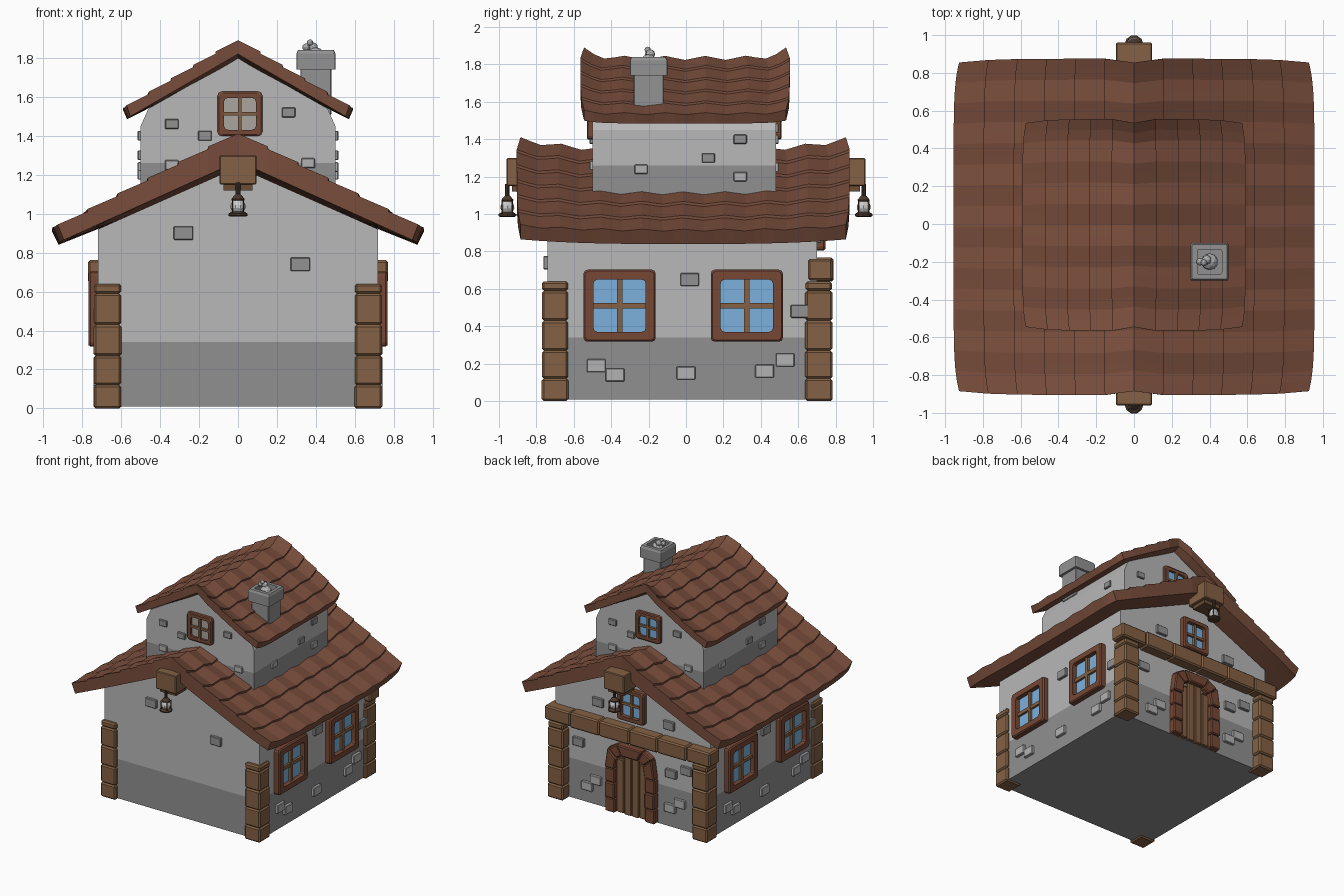
import bpy, bmesh, math, random
from mathutils import Matrix, Vector

if "Cube" in bpy.data.objects:
    bpy.data.objects.remove(bpy.data.objects["Cube"])

random.seed(4)
I = Matrix.Identity(4)


def mat(name, r, g, b):
    m = bpy.data.materials.new(name)
    m.diffuse_color = (r, g, b, 1)
    m.use_nodes = True
    m.node_tree.nodes["Principled BSDF"].inputs["Base Color"].default_value = m.diffuse_color
    return m


ROOF = mat("roof_tile", .19, .075, .045)
WOOD = mat("wood", .23, .12, .058)
DARKWOOD = mat("dark_wood", .15, .075, .035)
FRAME = mat("window_frame", .18, .065, .036)
GLASS = mat("glass", .20, .44, .72)
PANE = mat("dull_pane", .40, .38, .35)
LIGHT = mat("plaster", .48, .48, .48)
DARK = mat("plaster_base", .28, .28, .28)
STONE = mat("stone", .29, .29, .29)
PALE = mat("pale_stone", .45, .45, .45)
METAL = mat("lantern_metal", .07, .04, .025)
WHITE = mat("lantern_glass", .65, .65, .65)


def finish(name, bm, *mats):
    bmesh.ops.recalc_face_normals(bm, faces=bm.faces)
    me = bpy.data.meshes.new(name)
    bm.to_mesh(me)
    bm.free()
    for m in mats:
        me.materials.append(m)
    ob = bpy.data.objects.new(name, me)
    bpy.context.collection.objects.link(ob)
    return ob


def box(name, m, size, loc, M=I, bevel=0.0):
    bm = bmesh.new()
    bmesh.ops.create_cube(bm, size=1, matrix=Matrix.Translation(loc) @ Matrix.Diagonal((*size, 1)))
    if bevel:
        bmesh.ops.bevel(bm, geom=bm.edges[:], offset=bevel, segments=1, affect='EDGES')
    bm.transform(M)
    return finish(name, bm, m)


def prism(bm, pts, y0, y1):
    """Closed solid from an x-z outline pulled along y."""
    a = [bm.verts.new((x, y0, z)) for x, z in pts]
    b = [bm.verts.new((x, y1, z)) for x, z in pts]
    n = len(pts)
    bm.faces.new(a)
    bm.faces.new(b[::-1])
    for i in range(n):
        bm.faces.new((a[i], b[i], b[(i + 1) % n], a[(i + 1) % n]))


def walls(name, half, y0, y1, split):
    bm = bmesh.new()
    prism(bm, half + [(-x, z) for x, z in half[::-1] if x], y0, y1)
    bmesh.ops.bisect_plane(bm, geom=bm.verts[:] + bm.edges[:] + bm.faces[:],
                           plane_co=(0, 0, split), plane_no=(0, 0, 1))
    for f in bm.faces:
        f.material_index = int(f.calc_center_median().z < split)
    finish(name, bm, LIGHT, DARK)


def roof(name, hw, cy, hl, zr, ze, thick, extra, lift_r, lift_e, power, rows, waves, step):
    """Gable roof slab with low stepped courses, wavy tiles and upturned ends."""
    half = [(0, 0)]
    for r in range(rows):
        if r:
            half.append((r / rows, 0))
        half.append(((r + 1) / rows, step))
    sec = [(-1, s, h) for s, h in half[:0:-1]] + [(1, s, h) for s, h in half]
    nj = waves * 4
    bm = bmesh.new()
    top, bot = [], []
    for sx, s, h in sec:
        tr, br = [], []
        for j in range(nj + 1):
            t = 2 * j / nj - 1
            k = abs(t) ** power
            x = sx * s * hw * (1 - .03 * abs(t) ** 8)
            y = cy + t * (hl - .02 * (1 - min(1, s / .15)) - .02 * s ** 6)
            z = zr + (ze - zr) * s + (lift_r + (lift_e - lift_r) * s) * k
            wave = .011 * math.cos(math.pi * 2 * waves * j / nj) * (1 - .5 * s)
            tr.append(bm.verts.new((x, y, z + h + wave)))
            br.append(bm.verts.new((x * .965, y, z - thick - extra * (1 - s))))
        top.append(tr)
        bot.append(br)
    n = len(sec)
    for i in range(n - 1):
        for j in range(nj):
            bm.faces.new((top[i][j], top[i + 1][j], top[i + 1][j + 1], top[i][j + 1]))
            bm.faces.new((bot[i][j], bot[i][j + 1], bot[i + 1][j + 1], bot[i + 1][j]))
        for j in (0, nj):
            bm.faces.new((top[i][j], bot[i][j], bot[i + 1][j], top[i + 1][j]))
    for i in (0, n - 1):
        for j in range(nj):
            bm.faces.new((top[i][j], top[i][j + 1], bot[i][j + 1], bot[i][j]))
    bmesh.ops.remove_doubles(bm, verts=bm.verts[:], dist=.0001)
    finish(name, bm, ROOF)


def ring(name, m, w, h, t, depth, r, M):
    """Rounded rectangular frame in local x-z, standing out along -y."""
    def outline(w, h, r):
        return [(sx * (w / 2 - r) + r * math.cos(a), sz * (h / 2 - r) + r * math.sin(a))
                for q, (sx, sz) in enumerate([(1, 1), (-1, 1), (-1, -1), (1, -1)])
                for a in [math.pi / 2 * (q + k / 2) for k in range(3)]]
    bm = bmesh.new()
    loops = [[bm.verts.new((x, y, z)) for x, z in outline(w - d, h - d, r)]
             for d, y in ((0, .01), (0, -depth * .8), (.016, -depth), (2 * t, -depth), (2 * t, .01))]
    for a, b in zip(loops, loops[1:] + loops[:1]):
        for i in range(12):
            bm.faces.new((a[i], a[(i + 1) % 12], b[(i + 1) % 12], b[i]))
    bm.transform(M)
    finish(name, bm, m)


def on_wall(angle, u, dist, z):
    return Matrix.Rotation(math.radians(angle), 4, 'Z') @ Matrix.Translation((u, -dist, z))


def window(name, angle, u, dist, z, w, h, t, depth, pane=GLASS):
    M = on_wall(angle, u, dist, z)
    ring(name + "_frame", FRAME, w, h, t, depth, .02, M)
    box(name + "_pane", pane, (w - t, .012, h - t), (0, -.004, 0), M)
    box(name + "_mullion", WOOD, (t * .55, .02, h - t), (0, -.02, 0), M)
    box(name + "_transom", WOOD, (w - t, .018, t * .55), (0, -.019, 0), M)


def lathe(name, m, prof, loc, n=10):
    bm = bmesh.new()
    rows = [[bm.verts.new((loc[0] + r * math.cos(2 * math.pi * k / n),
                           loc[1] + r * math.sin(2 * math.pi * k / n), loc[2] + z))
             for k in range(n)] for r, z in prof]
    for a, b in zip(rows, rows[1:]):
        for k in range(n):
            bm.faces.new((a[k], a[(k + 1) % n], b[(k + 1) % n], b[k]))
    bm.faces.new(rows[0])
    bm.faces.new(rows[-1])
    finish(name, bm, m)


# Walls and roofs
walls("lower_walls", [(.72, .01), (.72, .92), (0, 1.24)], -.74, .70, .34)
walls("upper_walls", [(.5, 1.0), (.5, 1.45), (.46, 1.54), (0, 1.80)], -.5, .48, 1.26)
roof("lower_roof", .955, -.015, .89, 1.34, .90, .06, .07, .06, .025, 3, 6, 8, .014)
roof("upper_roof", .59, -.005, .56, 1.835, 1.525, .04, .02, .045, .015, 8, 5, 5, .012)

# Corner posts of stacked blocks
levels = [0, .12, .27, .43, .59, .64]
for x in (-.67, .67):
    for y in (-.70, .71):
        for a, b in zip(levels, levels[1:]):
            s = .143 + random.uniform(-.005, .004)
            box("corner_post_block", WOOD, (s, s, b - a), (x, y, (a + b) / 2), bevel=.011)

# Beam over the door
xs = [-.77, -.55, -.28, -.02, .26, .53, .77]
for a, b in zip(xs, xs[1:]):
    s = random.uniform(.115, .13)
    box("door_beam_block", WOOD, (b - a, s + .015, s), ((a + b) / 2, .718, .703), bevel=.011)

# Windows
for angle in (90, -90):
    for y in (-.355, .325):
        window("side_window", angle, y if angle > 0 else -y, .72, .51, .385, .385, .053, .048)
window("upper_front_window", 0, .01, .5, 1.513, .23, .23, .033, .03, PANE)
window("upper_back_window", 180, 0, .48, 1.513, .23, .23, .033, .03)
window("back_window", 180, 0, .70, .94, .25, .27, .036, .045)

# Squarish arched door on the back: stone surround and planks
def arch(w, rise):
    arc = [math.pi * k / 5 for k in range(6)]
    side = [.01, .13, .26]
    return ([(w, z) for z in side]
            + [(math.copysign(abs(math.cos(a)) ** .55, math.cos(a)) * w,
                .38 + rise * abs(math.sin(a)) ** .55) for a in arc]
            + [(-w, z) for z in side[::-1]])


outer, inner = arch(.23, .22), arch(.14, .13)
for i in range(len(outer) - 1):
    quad = [Vector(p) for p in (inner[i], outer[i], outer[i + 1], inner[i + 1])]
    c = sum(quad, Vector((0, 0))) / 4
    bm = bmesh.new()
    prism(bm, [tuple(c + (p - c) * .99) for p in quad], .69, .75 + .008 * (i % 2))
    bmesh.ops.bevel(bm, geom=bm.edges[:], offset=.008, segments=1, affect='EDGES')
    finish("door_surround_stone", bm, FRAME)
for k in range(4):
    x = (k - 1.5) * .07
    box("door_plank", WOOD, (.064, .04, .5 if k in (1, 2) else .45),
        (x, .705, .26 if k in (1, 2) else .24), bevel=.006)
box("door_backing", DARKWOOD, (.28, .02, .46), (0, .701, .25))

# Loose wall stones: angle, wall distance, (u, z) places
side_low = [(-.48, .19), (-.38, .14), (0, .15), (.42, .16), (.53, .22), (.02, .65), (.61, .48)]
side_up = [(.29, 1.40), (.12, 1.30), (.29, 1.20), (-.24, 1.24)]
front_up = [(-.34, 1.46), (-.17, 1.40), (.26, 1.52), (-.34, 1.25), (.36, 1.26)]
back_low = [(-.5, .5), (-.34, .22), (-.42, .15), (.36, .46), (.5, .52), (.35, .17), (.44, .23),
            (-.32, .88), (.34, .86)]
for angle, d, places in ((90, .72, side_low), (-90, .72, side_low), (0, .74, [(-.28, .9), (.32, .74)]),
                         (180, .70, back_low), (90, .5, side_up), (-90, .5, side_up),
                         (0, .5, front_up), (180, .48, front_up)):
    upper = d <= .5
    for u, z in places:
        pale = z < (1.27 if upper else .34)
        size = (.07, .03, .05) if upper else (.1, .045, .07)
        box("wall_stone", PALE if pale else STONE, size, (0, 0, 0), on_wall(angle, u, d, z), bevel=.004)

# Ridge brackets and hanging lanterns, front and back
for s, y in ((-1, -.955), (1, .95)):
    box("ridge_bracket", WOOD, (.19, .20, .15), (0, s * .86, 1.225), bevel=.006)
    box("bracket_foot", DARKWOOD, (.15, .14, .04), (0, s * .86, 1.14))
    lathe("lantern_base", METAL, [(.04, .985), (.05, .99), (.05, 1.0), (.03, 1.012)], (0, y, 0))
    lathe("lantern_glass", WHITE, [(.028, 1.01), (.039, 1.03), (.038, 1.045), (.026, 1.07)], (0, y, 0))
    lathe("lantern_cap", METAL, [(.032, 1.068), (.034, 1.076), (.018, 1.095), (.012, 1.1), (.012, 1.16)],
          (0, y, 0))
    for k in range(4):
        a = math.pi / 2 * k + math.pi / 4
        box("lantern_rib", METAL, (.006, .006, .075),
            (.04 * math.cos(a), y + .04 * math.sin(a), 1.037))

# Chimney with open cap and smoke puffs
box("chimney_stack", STONE, (.16, .16, .25), (.4, -.2, 1.635), bevel=.004)
box("chimney_floor", DARK, (.18, .18, .03), (.4, -.2, 1.765))
ring("chimney_cap", STONE, .2, .2, .035, .09, .008,
     Matrix.Translation((.4, -.2, 1.75)) @ Matrix.Rotation(-math.pi / 2, 4, 'X'))
for x, y, z, r in ((.4, -.2, 1.81, .045), (.35, -.2, 1.855, .02), (.385, -.19, 1.855, .025),
                   (.37, -.205, 1.878, .017)):
    bm = bmesh.new()
    bmesh.ops.create_icosphere(bm, subdivisions=2, radius=r, matrix=Matrix.Translation((x, y, z)))
    finish("smoke_puff", bm, PALE)
